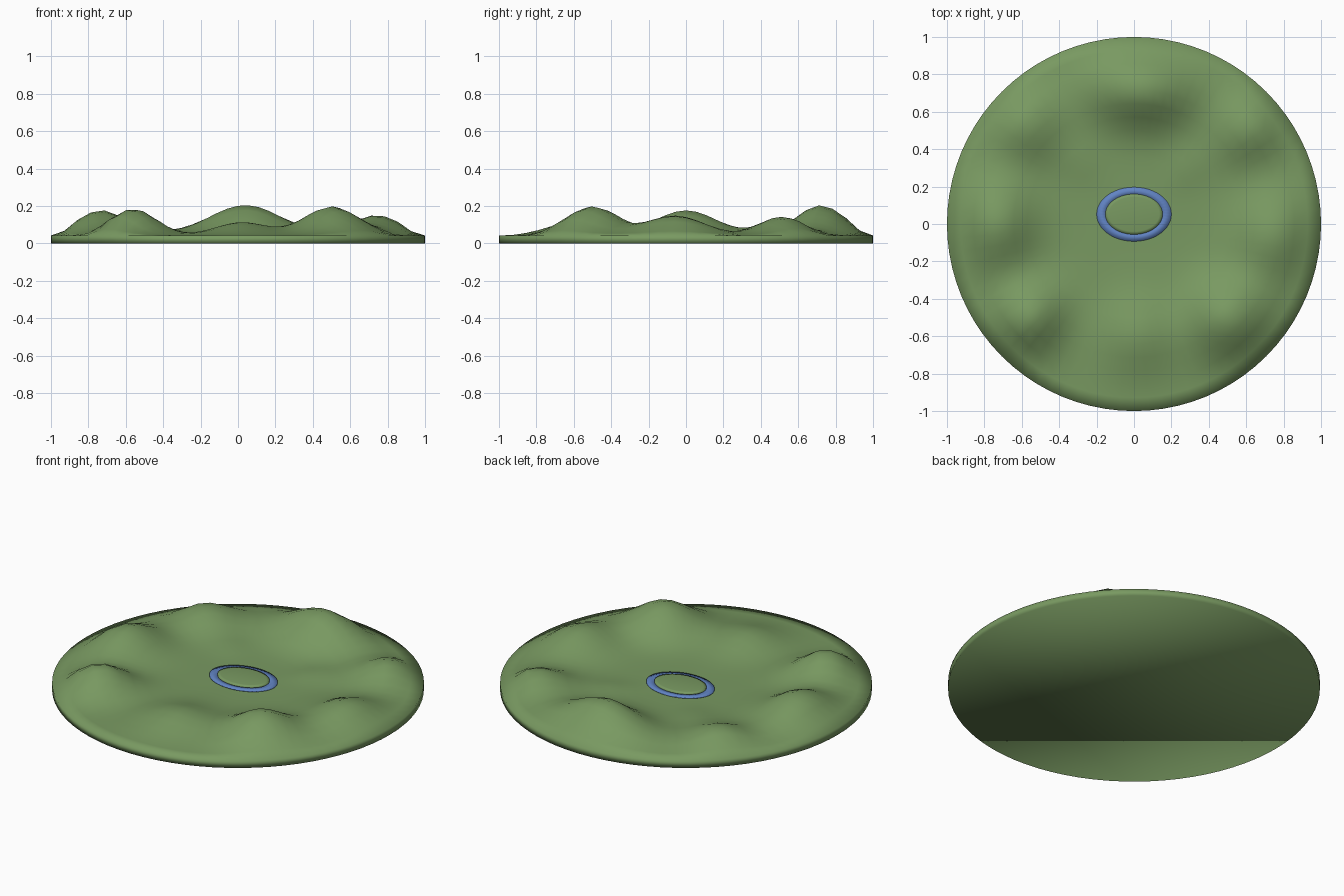
import bpy, bmesh, math

if "Cube" in bpy.data.objects:
    bpy.data.objects.remove(bpy.data.objects["Cube"])

RIM = 0.045          # thickness of the disc at its edge and floor
SEGMENTS, RINGS = 80, 14


def material(name, rgb):
    m = bpy.data.materials.new(name)
    m.diffuse_color = (*rgb, 1)
    m.use_nodes = True
    m.node_tree.nodes["Principled BSDF"].inputs["Base Color"].default_value = m.diffuse_color
    return m


grass = material("grass green", (0.19, 0.32, 0.12))
water = material("water blue", (0.12, 0.23, 0.55))

# Hills: centre x, centre y, height above floor, radial width, tangential width
HILLS = [
    (0.04, 0.72, 0.162, 0.13, 0.20),
    (0.50, -0.50, 0.155, 0.14, 0.15),
    (-0.56, -0.50, 0.142, 0.13, 0.12),
    (-0.73, 0.00, 0.135, 0.13, 0.17),
    (0.62, 0.51, 0.100, 0.13, 0.12),
    (-0.58, 0.53, 0.095, 0.13, 0.13),
    (0.02, -0.60, 0.072, 0.14, 0.14),
    (0.74, -0.06, 0.108, 0.13, 0.16),
    (0.29, 0.31, 0.016, 0.08, 0.08),
    (-0.29, 0.34, 0.014, 0.08, 0.08),
]


def height(x, y):
    total = 0
    for hx, hy, amount, radial, tangent in HILLS:
        a = math.atan2(hy, hx)
        dx, dy = x - hx, y - hy
        u = dx * math.cos(a) + dy * math.sin(a)
        v = dy * math.cos(a) - dx * math.sin(a)
        total += amount * math.exp(-0.5 * ((u / radial) ** 2 + (v / tangent) ** 2))
    # settle to the plain edge of the disc
    return RIM - 0.003 + total * min(1, (1 - math.hypot(x, y)) / 0.12)


def finish(bm, name, mat):
    bmesh.ops.recalc_face_normals(bm, faces=bm.faces)
    for f in bm.faces:
        f.smooth = True
    mesh = bpy.data.meshes.new(name)
    bm.to_mesh(mesh)
    bm.free()
    mesh.materials.append(mat)
    bpy.context.collection.objects.link(bpy.data.objects.new(name, mesh))


def bridge(bm, a, b):
    n = len(a)
    for i in range(n):
        bm.faces.new((a[i], a[(i + 1) % n], b[(i + 1) % n], b[i]))


# Ground: rings of vertices raised by the hills, with a rim wall and flat base
bm = bmesh.new()
directions = [(math.cos(2 * math.pi * i / SEGMENTS), math.sin(2 * math.pi * i / SEGMENTS))
              for i in range(SEGMENTS)]
centre = bm.verts.new((0, 0, height(0, 0)))
loops = [[bm.verts.new((r * c, r * s, height(r * c, r * s))) for c, s in directions]
         for r in [(k + 1) / RINGS for k in range(RINGS)]]
loops.append([bm.verts.new((c, s, 0)) for c, s in directions])
for i in range(SEGMENTS):
    bm.faces.new((centre, loops[0][i], loops[0][(i + 1) % SEGMENTS]))
for inner, outer in zip(loops, loops[1:]):
    bridge(bm, inner, outer)
bm.faces.new(loops[-1])
finish(bm, "hilly_ground", grass)


# Ring-shaped moat and the low oval island inside it
def oval(bm, rx, ry, z, n=48):
    return [bm.verts.new((rx * math.cos(2 * math.pi * i / n),
                          0.052 + ry * math.sin(2 * math.pi * i / n), z)) for i in range(n)]


bm = bmesh.new()
sections = [oval(bm, *s) for s in ((0.2, 0.145, 0.040), (0.2, 0.145, 0.048),
                                   (0.145, 0.100, 0.048), (0.145, 0.100, 0.040))]
for a, b in zip(sections, sections[1:] + sections[:1]):
    bridge(bm, a, b)
finish(bm, "water_ring", water)

bm = bmesh.new()
sections = [oval(bm, *s) for s in ((0.153, 0.108, 0.040), (0.153, 0.108, 0.055),
                                   (0.135, 0.092, 0.058))]
for a, b in zip(sections, sections[1:]):
    bridge(bm, a, b)
bm.faces.new(sections[0])
bm.faces.new(sections[-1])
finish(bm, "island", grass)
